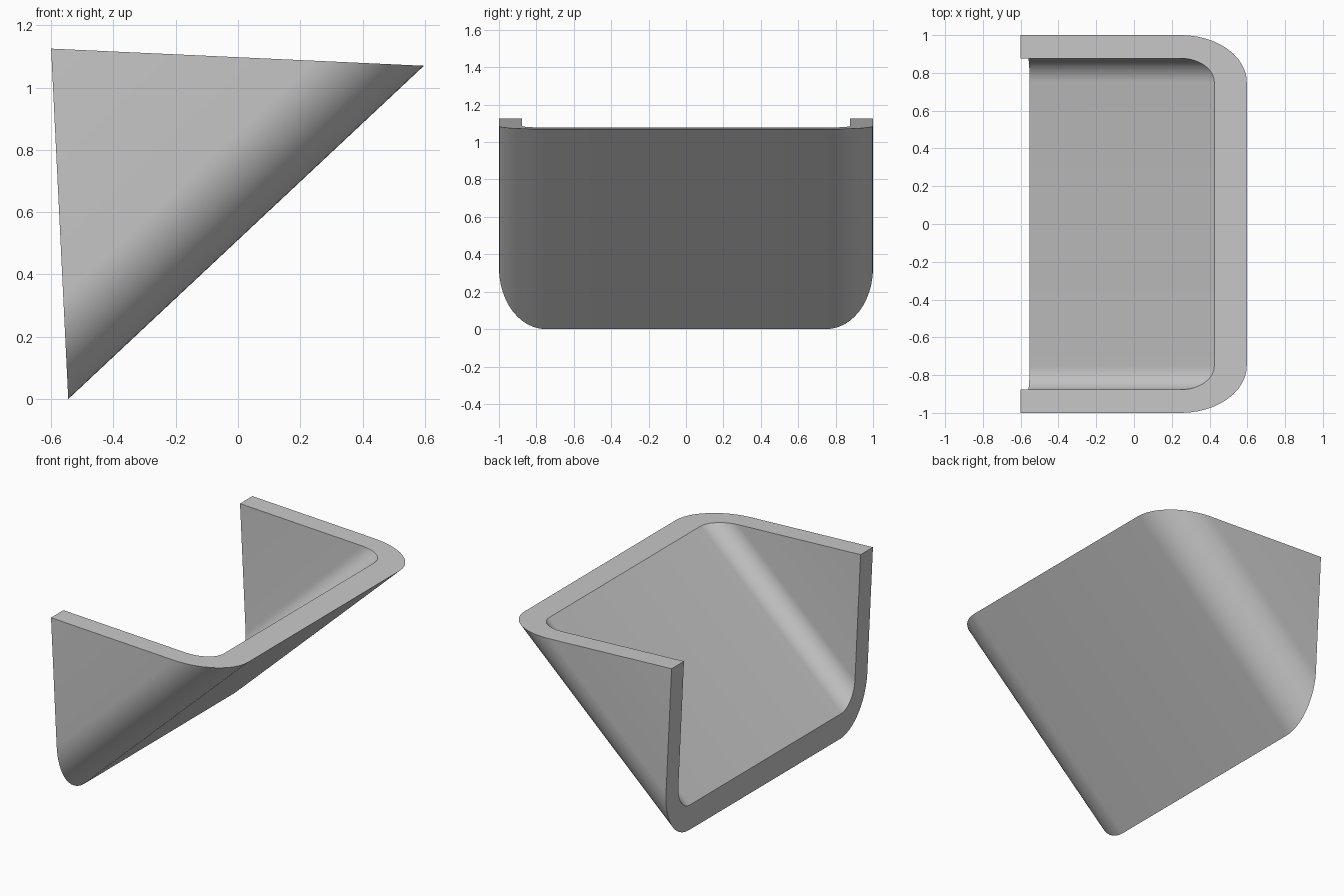
import bpy, bmesh
from math import sin, cos, pi, radians
from mathutils import Vector

cube = bpy.data.objects.get("Cube")
if cube:
    bpy.data.objects.remove(cube, do_unlink=True)

# Side triangle of the sloped channel: rear top, front top and bottom corners
APEX = Vector((-0.6, 0, 1.125))
TOP = Vector((0.597, 0, 1.07))
BOTTOM = Vector((-0.545, 0, 0.0))
DEPTH = 0.858        # distance from the sloped floor to the apex
RADIUS, WALL, STEPS = 0.25, 0.123, 12


def u_profile(inset):
    """U-shaped section as (y, depth) pairs, offset inward by inset."""
    r = RADIUS - inset
    arc = [(1 - RADIUS + r * cos(a), RADIUS - r * sin(a))
           for a in (i * pi / 2 / STEPS for i in range(STEPS + 1))]
    half = [(1 - inset, DEPTH)] + arc
    return half + [(-y, d) for y, d in reversed(half)]


def ring(bm, profile, corner):
    """Place a section on the cut plane running from a corner to the apex."""
    verts = []
    for y, d in profile:
        p = corner.lerp(APEX, d / DEPTH)
        verts.append(bm.verts.new((p.x, y, p.z)))
    return verts


# Rounded channel shell, cut at a slant on both ends
bm = bmesh.new()
outer, inner = u_profile(0), u_profile(WALL)
rings = [ring(bm, outer, TOP), ring(bm, outer, BOTTOM),
         ring(bm, inner, BOTTOM), ring(bm, inner, TOP)]
for k in range(4):
    a, b = rings[k], rings[(k + 1) % 4]
    for i in range(len(a) - 1):
        bm.faces.new((a[i], a[i + 1], b[i + 1], b[i]))
# The two walls end in a single edge at the apex
bmesh.ops.remove_doubles(bm, verts=bm.verts, dist=0.0001)
bmesh.ops.recalc_face_normals(bm, faces=bm.faces)
mesh = bpy.data.meshes.new("rounded_channel")
bm.to_mesh(mesh)
bm.free()

channel = bpy.data.objects.new("rounded_channel", mesh)
bpy.context.collection.objects.link(channel)

# Single grey finish
grey = bpy.data.materials.new("light grey")
grey.use_nodes = True
colour = (0.58, 0.58, 0.58, 1)
grey.diffuse_color = colour
grey.node_tree.nodes["Principled BSDF"].inputs["Base Color"].default_value = colour
mesh.materials.append(grey)

bpy.ops.object.select_all(action='DESELECT')
channel.select_set(True)
bpy.context.view_layer.objects.active = channel
bpy.ops.object.shade_smooth_by_angle(angle=radians(30))
